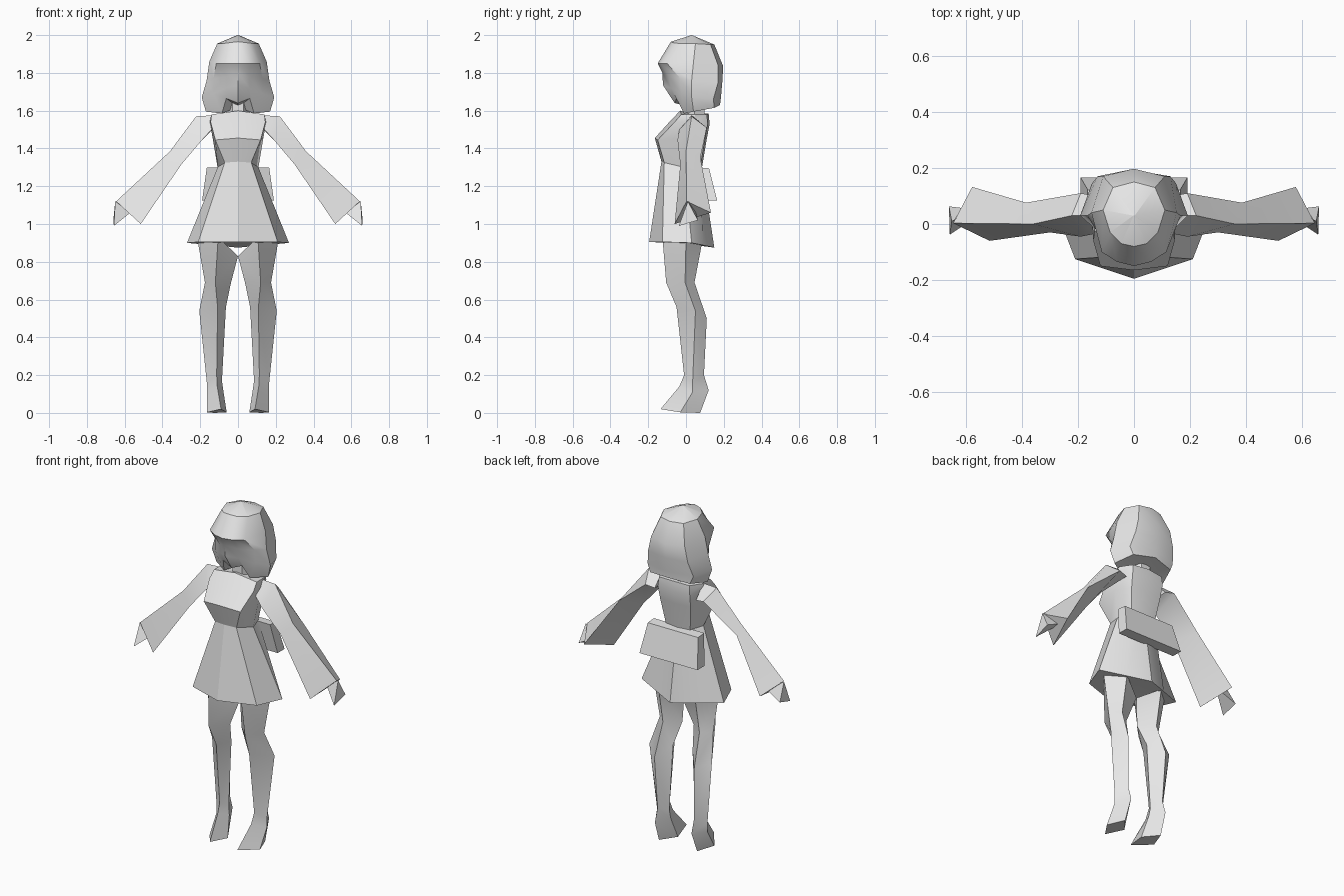
import bpy, bmesh, math
from mathutils import Vector

grey = bpy.data.materials.new("plain_grey")
grey.diffuse_color = (0.8, 0.8, 0.8, 1)


def loft(name, rings, mirror_x=False):
    """Skin a stack of closed rings, closing both ends with a fan."""
    bm = bmesh.new()
    s = -1 if mirror_x else 1
    loops = [[bm.verts.new((s * x, y, z)) for x, y, z in r] for r in rings]
    n = len(loops[0])
    for a, b in zip(loops, loops[1:]):
        for i in range(n):
            j = (i + 1) % n
            bm.faces.new((a[i], a[j], b[j], b[i]))
    for end in (loops[0], loops[-1]):
        if n < 5:
            bm.faces.new(end)
        else:
            mid = bm.verts.new(sum((v.co for v in end), Vector()) / n)
            for i in range(n):
                bm.faces.new((end[i], end[(i + 1) % n], mid))
    bmesh.ops.remove_doubles(bm, verts=bm.verts, dist=1e-4)
    bmesh.ops.recalc_face_normals(bm, faces=bm.faces)
    me = bpy.data.meshes.new(name)
    bm.to_mesh(me)
    bm.free()
    ob = bpy.data.objects.new(name, me)
    bpy.context.collection.objects.link(ob)
    me.materials.append(grey)
    bpy.ops.object.select_all(action='DESELECT')
    ob.select_set(True)
    bpy.context.view_layer.objects.active = ob
    bpy.ops.object.shade_smooth_by_angle(angle=math.radians(32))
    return ob


def full(half):
    """Front-to-back half outline -> closed symmetric ring."""
    return half + [(-x, y, z) for x, y, z in half[-2:0:-1]]


# Skirt: flared, pointed at front and back
waist = [(0, -.13, 1.33), (.07, -.115, 1.325), (.108, -.01, 1.3), (.08, .075, 1.3), (0, .085, 1.3)]
loft("skirt", [full(r) for r in (
    [(0, -.195, .905), (.21, -.125, .905), (.27, .03, .9), (.135, .09, .888), (0, .15, .875)],
    waist)])

# Bodice: narrow waist, pronounced bust ridge, square shoulders
loft("bodice", [full(r) for r in (
    waist,
    [(0, -.165, 1.455), (.12, -.15, 1.445), (.135, 0, 1.46), (.1, .1, 1.45), (0, .11, 1.45)],
    [(0, -.07, 1.56), (.145, -.06, 1.54), (.15, .03, 1.54), (.105, .115, 1.53), (0, .125, 1.53)],
    [(0, -.03, 1.6), (.14, -.025, 1.58), (.14, .05, 1.58), (.1, .11, 1.58), (0, .12, 1.585)])])

# Neck
loft("neck", [[(.06 * math.cos(a), .045 + .06 * math.sin(a), z)
               for a in (i * math.tau / 6 for i in range(6))] for z in (1.56, 1.7)])

# Head with bobbed hair: fringe, recessed face, chin between two side locks
loft("head", [full(r) for r in (
    [(0, .03, 2)] + [(.001 * k, .03, 2) for k in (1, 2, 3, 2)] + [(0, .031, 2)],
    [(0, -.08, 1.965), (.045, -.07, 1.96), (.085, -.03, 1.955),
     (.11, .05, 1.955), (.075, .13, 1.95), (0, .15, 1.95)],
    [(0, -.15, 1.85), (.06, -.135, 1.85), (.115, -.1, 1.85),
     (.152, .04, 1.86), (.11, .17, 1.84), (0, .197, 1.835)],
    [(0, -.125, 1.8), (.06, -.09, 1.78), (.13, -.03, 1.77),
     (.166, .03, 1.76), (.13, .17, 1.75), (0, .192, 1.75)],
    [(0, -.122, 1.735), (.06, -.08, 1.72), (.13, -.025, 1.69),
     (.192, .03, 1.67), (.15, .145, 1.66), (0, .185, 1.67)],
    [(0, -.06, 1.64), (.062, -.05, 1.665), (.085, -.01, 1.585),
     (.17, .04, 1.595), (.13, .15, 1.615), (0, .18, 1.63)])])

# Flat bow block on the lower back
loft("back_bow", [
    [(-.165, .065, 1.3), (.165, .065, 1.3), (.165, .122, 1.295), (-.165, .122, 1.295)],
    [(-.19, .1, 1.125), (.19, .1, 1.125), (.19, .165, 1.125), (-.19, .165, 1.125)]])

for side, flip in (("right", False), ("left", True)):
    # Sleeve: triangular section (front, top ridge, back) widening to the cuff
    loft(side + "_sleeve", [
        [(.14, -.035, 1.5), (.135, .03, 1.575), (.135, .1, 1.5)],
        [(.19, -.045, 1.445), (.222, .03, 1.57), (.19, .11, 1.51)],
        [(.3, -.03, 1.315), (.36, .0, 1.385), (.385, .076, 1.35)],
        [(.515, -.06, 1.0), (.645, .003, 1.12), (.577, .132, 1.06)]], flip)
    # Hand: small wedge below the cuff
    loft(side + "_hand", [
        [(.57, .02, 1.06), (.56, .05, 1.07), (.62, .03, 1.11)],
        [(.657, -.038, .99), (.66, .063, 1.02), (.65, .01, 1.12)]], flip)
    # Leg and foot: diamond section (front, outer, back, inner)
    loft(side + "_leg", [
        [(.105, -.125, .93), (.215, .0, .92), (.12, .085, .9), (.0, .02, .83)],
        [(.12, -.105, .69), (.175, -.005, .69), (.12, .045, .69), (.037, -.02, .69)],
        [(.108, -.05, .56), (.205, .05, .54), (.13, .11, .5), (.064, .03, .56)],
        [(.113, -.01, .2), (.165, .035, .16), (.12, .095, .2), (.085, .035, .17)],
        [(.11, -.035, .14), (.165, .035, .11), (.12, .12, .12), (.078, .03, .12)],
        [(.09, -.135, .02), (.165, -.03, .003), (.125, .075, 0), (.06, -.01, .003)]], flip)
